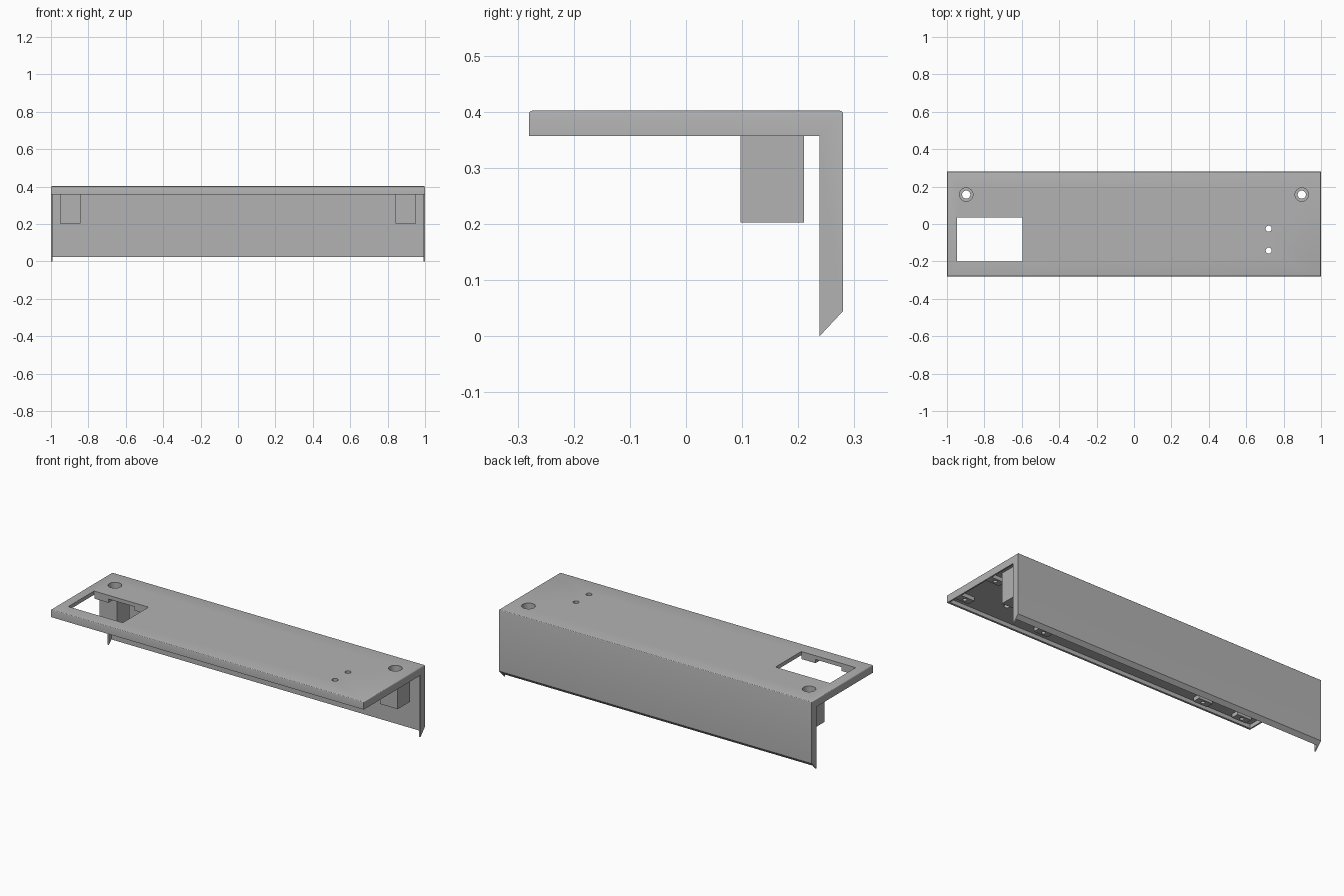
import bpy, bmesh
from mathutils import Matrix

if "Cube" in bpy.data.objects:
    bpy.data.objects.remove(bpy.data.objects["Cube"])

# Single matte grey finish
grey = bpy.data.materials.new("matte grey")
grey.use_nodes = True
colour = (0.45, 0.45, 0.45, 1)
grey.diffuse_color = colour
grey.node_tree.nodes["Principled BSDF"].inputs["Base Color"].default_value = colour


def finish(name, bm):
    bmesh.ops.recalc_face_normals(bm, faces=bm.faces)
    mesh = bpy.data.meshes.new(name)
    bm.to_mesh(mesh)
    bm.free()
    mesh.materials.append(grey)
    ob = bpy.data.objects.new(name, mesh)
    bpy.context.scene.collection.objects.link(ob)
    return ob


def extrusion(name, profile, half, bevel_z=None):
    """Extrude a (y, z) profile along x, rounding the edges lying at bevel_z."""
    bm = bmesh.new()
    face = bm.faces.new([bm.verts.new((-half, y, z)) for y, z in profile])
    new = bmesh.ops.extrude_face_region(bm, geom=[face])["geom"]
    moved = [g for g in new if isinstance(g, bmesh.types.BMVert)]
    bmesh.ops.translate(bm, verts=moved, vec=(2 * half, 0, 0))
    if bevel_z is not None:
        edges = [e for e in bm.edges if all(abs(v.co.z - bevel_z) < 1e-4 for v in e.verts)]
        bmesh.ops.bevel(bm, geom=edges, offset=0.006, segments=3, profile=0.5, affect="EDGES")
    return finish(name, bm)


def box(name, x0, x1, y0, y1, z0, z1):
    return extrusion_at(name, (x0 + x1) / 2, (x1 - x0) / 2, y0, y1, z0, z1)


def extrusion_at(name, x, half, y0, y1, z0, z1):
    ob = extrusion(name, [(y0, z0), (y1, z0), (y1, z1), (y0, z1)], half)
    ob.data.transform(Matrix.Translation((x, 0, 0)))
    return ob


def cylinder(name, x, y, radius, z0, z1):
    bm = bmesh.new()
    bmesh.ops.create_cone(bm, cap_ends=True, segments=32, radius1=radius, radius2=radius,
                          depth=z1 - z0, matrix=Matrix.Translation((x, y, (z0 + z1) / 2)))
    return finish(name, bm)


def cut(ob, cutters):
    for cutter in cutters:
        cutter.hide_render = True
        mod = ob.modifiers.new("cut", "BOOLEAN")
        mod.operation = "DIFFERENCE"
        mod.solver = "EXACT"
        mod.object = cutter
    bpy.context.view_layer.update()
    deps = bpy.context.evaluated_depsgraph_get()
    mesh = bpy.data.meshes.new_from_object(ob.evaluated_get(deps))
    ob.modifiers.clear()
    ob.data = mesh


def smooth(ob):
    bpy.ops.object.select_all(action="DESELECT")
    ob.select_set(True)
    bpy.context.view_layer.objects.active = ob
    bpy.ops.object.shade_smooth_by_angle(angle=0.6)


# Angled cover: top plate, back wall, thin rims and mitred end flanges
TOP, UNDER, RIM, BOTTOM = 0.402, 0.38, 0.357, 0.203
cover = extrusion("cover", [(-0.28, TOP), (-0.28, RIM), (0.238, RIM),
                            (0.238, 0), (0.28, 0.045), (0.28, TOP)], 1, TOP)
cavity = extrusion("cavity_cutter", [(-0.268, UNDER), (0.26, UNDER), (0.26, -0.1),
                                     (0.2, -0.1), (0.2, 0.3), (-0.268, 0.3)], 0.992)
window = box("window_cutter", -0.945, -0.597, -0.2, 0.035, 0.3, 0.5)
cutters = [cavity, window]
cutters += [cylinder("pin_hole_cutter", 0.72, y, 0.016, 0.3, 0.5) for y in (-0.025, -0.142)]

# Mounting posts with counterbored screw holes
for side, label in ((1, "left"), (-1, "right")):
    x = side * 0.897
    post = box(label + "_mounting_post", x - 0.056, x + 0.056, 0.097, 0.21, BOTTOM, UNDER)
    holes = [cylinder("screw_hole_cutter", x, 0.157, 0.022, 0.1, 0.5),
             cylinder("counterbore_cutter", x, 0.157, 0.036, 0.25, 0.5)]
    cut(post, holes)
    smooth(post)
    cutters += holes

cut(cover, cutters)
smooth(cover)

# Small screw bosses under the top plate, around the window and the pin holes
boss_holes = []
for label, xs, ys in (("window", (-0.898, -0.642), (-0.223, 0.058)),
                      ("board", (0.43, 0.95), (-0.2, 0.04))):
    for x in xs:
        for y in ys:
            boss = box(label + "_boss", x - 0.045, x + 0.045, y - 0.022, y + 0.022, 0.358, UNDER)
            hole = cylinder("boss_hole_cutter", x, y, 0.011, 0.34, 0.376)
            cut(boss, [hole])
            smooth(boss)
            boss_holes.append(hole)

for cutter in cutters + boss_holes:
    bpy.data.objects.remove(cutter)
